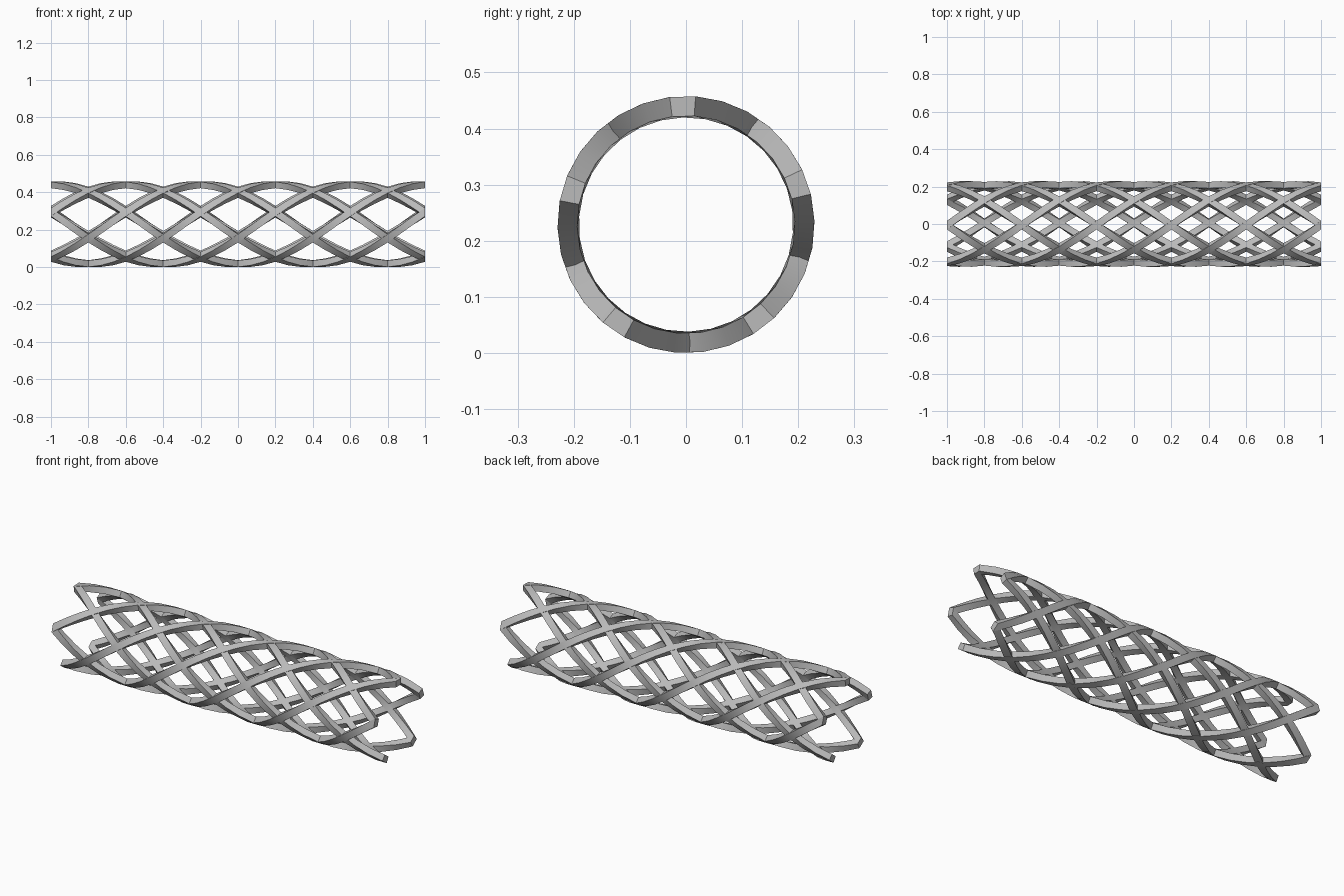
import bpy
import bmesh
from math import sin, cos, pi, radians

cube = bpy.data.objects.get("Cube")
if cube:
    bpy.data.objects.remove(cube, do_unlink=True)

OUTER, INNER = 0.229, 0.194      # lattice tube radii
HALF_WIDTH = radians(5.8)        # half the angle one strand covers
START = pi / 2 + radians(1.5)    # angle of the first joint
STRANDS, STEPS = 5, 30

grey = bpy.data.materials.new("plain_grey")
grey.use_nodes = True
colour = (0.5, 0.5, 0.5, 1)
grey.diffuse_color = colour
grey.node_tree.nodes["Principled BSDF"].inputs["Base Color"].default_value = colour


def section(bm, x, angle):
    """Four corners of a strand, cut square across the tube axis."""
    corners = [(OUTER, -1), (OUTER, 1), (INNER, 1), (INNER, -1)]
    return [bm.verts.new((x, r * cos(angle + side * HALF_WIDTH),
                          OUTER + r * sin(angle + side * HALF_WIDTH)))
            for r, side in corners]


def strand(name, first_angle, direction):
    """One bar that makes a full turn along the tube."""
    bm = bmesh.new()
    rings = [section(bm, -1 + 2 * i / STEPS,
                     first_angle + direction * 2 * pi * i / STEPS)
             for i in range(STEPS + 1)]
    for a, b in zip(rings, rings[1:]):
        for j in range(4):
            k = (j + 1) % 4
            bm.faces.new((a[j], a[k], b[k], b[j]))
    bm.faces.new(rings[0])
    bm.faces.new(rings[-1])
    bmesh.ops.recalc_face_normals(bm, faces=bm.faces)
    mesh = bpy.data.meshes.new(name)
    bm.to_mesh(mesh)
    bm.free()
    mesh.materials.append(grey)
    obj = bpy.data.objects.new(name, mesh)
    bpy.context.collection.objects.link(obj)
    return obj


# Two sets of strands winding in opposite directions
bpy.ops.object.select_all(action="DESELECT")
for hand, direction in (("right_hand", 1), ("left_hand", -1)):
    for n in range(STRANDS):
        obj = strand(f"{hand}_strand_{n + 1}", START + n * 2 * pi / STRANDS, direction)
        obj.select_set(True)
        bpy.context.view_layer.objects.active = obj

bpy.ops.object.shade_smooth_by_angle(angle=radians(30))
